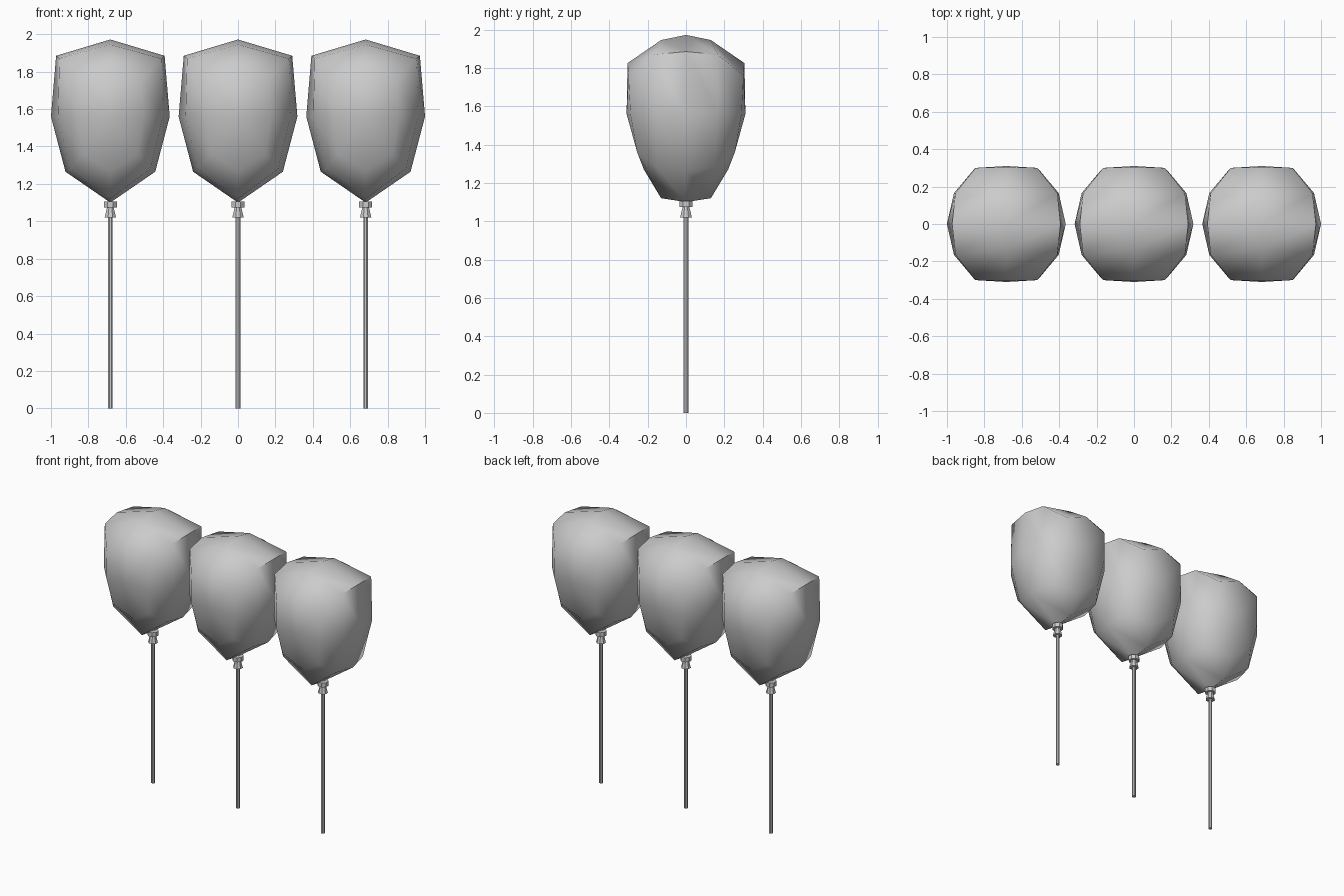
import bpy

if "Cube" in bpy.data.objects:
    bpy.data.objects.remove(bpy.data.objects["Cube"])

SPACING = 0.6825


def make_mesh(name, verts, faces, x, angle):
    me = bpy.data.meshes.new(name)
    me.from_pydata(verts, [], faces)
    me.update()
    ob = bpy.data.objects.new(name, me)
    bpy.context.collection.objects.link(ob)
    ob.location.x = x
    bpy.ops.object.select_all(action='DESELECT')
    ob.select_set(True)
    bpy.context.view_layer.objects.active = ob
    bpy.ops.object.mode_set(mode='EDIT')
    bpy.ops.mesh.select_all(action='SELECT')
    bpy.ops.mesh.normals_make_consistent(inside=False)
    bpy.ops.object.mode_set(mode='OBJECT')
    bpy.ops.object.shade_smooth_by_angle(angle=angle)
    return ob


# Balloon rings from front pole to middle; each half ring runs top to bottom (x, y, z)
RING1 = [(0, .305, 1.825), (.165, .30, 1.76), (.175, .29, 1.56), (.145, .255, 1.36), (0, .22, 1.27)]
RING2 = [(0, .13, 1.945), (.272, .165, 1.87), (.28, .165, 1.56), (.215, .15, 1.28), (0, .13, 1.12)]
RING3 = [(0, 0, 1.972), (.29, 0, 1.885), (.3175, 0, 1.56), (.24, 0, 1.265), (0, 0, 1.10)]


def full_ring(half, s):
    pts = half + [(-x, y, z) for x, y, z in half[3:0:-1]]
    return [(x, s * y, z) for x, y, z in pts]


def balloon(x):
    rings = [full_ring(RING1, -1), full_ring(RING2, -1), full_ring(RING3, 1),
             full_ring(RING2, 1), full_ring(RING1, 1)]
    verts = [v for r in rings for v in r] + [(0, -.31, 1.56), (0, .31, 1.56)]
    faces = []
    for i in range(8):
        j = (i + 1) % 8
        for k in range(4):
            faces.append((k * 8 + i, k * 8 + j, k * 8 + 8 + j, k * 8 + 8 + i))
        faces += [(40, j, i), (41, 32 + i, 32 + j)]
    return make_mesh("balloon", verts, faces, x, 1.2)


# Turned parts: profile of (radius, z) with flat end caps
def turned(name, profile, x, n=8):
    from math import cos, sin, pi
    verts = [(r * cos(2 * pi * (i + .5) / n) , r * sin(2 * pi * (i + .5) / n), z)
             for r, z in profile for i in range(n)]
    faces = [(k * n + i, k * n + (i + 1) % n, (k + 1) * n + (i + 1) % n, (k + 1) * n + i)
             for k in range(len(profile) - 1) for i in range(n)]
    faces += [tuple(range(n)), tuple(range((len(profile) - 1) * n, len(profile) * n))]
    return make_mesh(name, verts, faces, x, 0.6)


for x in (-SPACING, 0, SPACING):
    balloon(x)
    turned("stick", [(.0135, 0), (.0135, 1.03)], x)
    turned("holder_cone", [(.033, 1.02), (.019, 1.075)], x)
    turned("holder_collar", [(.038, 1.073), (.038, 1.105)], x)
